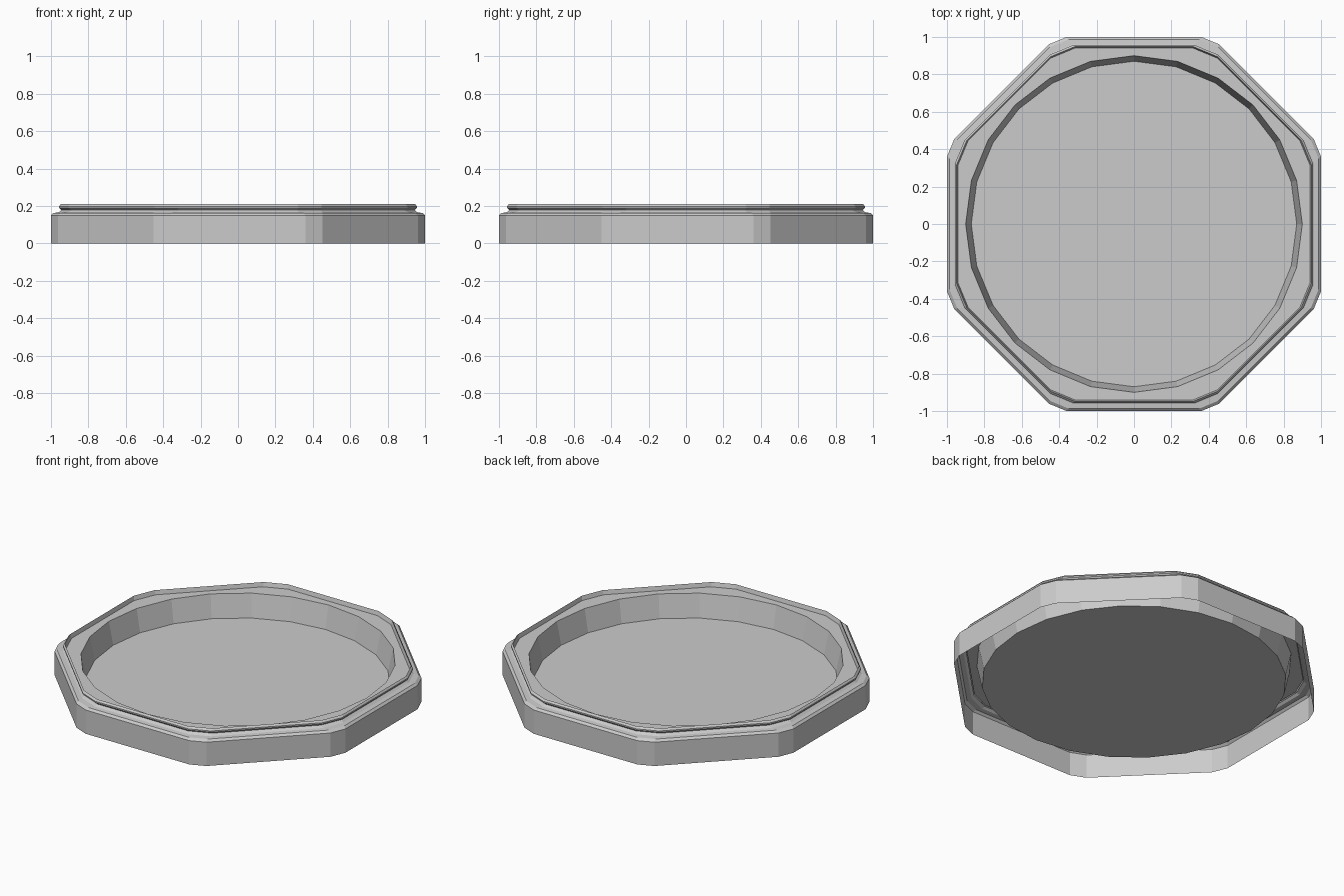
import bpy, bmesh
from math import sin, cos, pi, tan

if "Cube" in bpy.data.objects:
    bpy.data.objects.remove(bpy.data.objects["Cube"])

bm = bmesh.new()


def octagon(r, z):
    """Octagon with chamfered corners; r is the distance to its flat sides."""
    cut = 0.054 + (1 - r) * 0.42
    half = r * tan(pi / 8) - cut
    ring = []
    for k in range(8):
        a = k * pi / 4
        for s in (-half, half):
            ring.append(bm.verts.new((r * cos(a) - s * sin(a), r * sin(a) + s * cos(a), z)))
    return ring


def circle(r, z, n=24):
    return [bm.verts.new((r * cos(2 * pi * i / n), r * sin(2 * pi * i / n), z)) for i in range(n)]


def skin(lower, upper):
    n = len(lower)
    for i in range(n):
        j = (i + 1) % n
        bm.faces.new((lower[i], lower[j], upper[j], upper[i]))


def loop_edges(ring):
    return [bm.edges.get((ring[i - 1], ring[i])) for i in range(len(ring))]


# Outer wall, ledge, groove and raised lip
profile = [(1, 0), (1, 0.15), (0.987, 0.163), (0.96, 0.166), (0.945, 0.178),
           (0.957, 0.19), (0.957, 0.198), (0.948, 0.21), (0.942, 0.183)]
rings = [octagon(r, z) for r, z in profile]
for a, b in zip(rings, rings[1:]):
    skin(a, b)

# Round recess with tapered wall and flat floor
rim, floor = circle(0.9, 0.183), circle(0.87, 0.04)
skin(rim, floor)
bm.faces.new(floor)

# Flat top between the octagonal lip and the round recess
top = bmesh.ops.triangle_fill(bm, use_beauty=True, use_dissolve=False,
                              edges=loop_edges(rings[-1]) + loop_edges(rim))
for f in top["geom"]:
    if isinstance(f, bmesh.types.BMFace):
        f.normal_update()
        if f.normal.z < 0:
            f.normal_flip()

mesh = bpy.data.meshes.new("octagonal_tray")
bm.to_mesh(mesh)
bm.free()
tray = bpy.data.objects.new("octagonal_tray", mesh)
bpy.context.collection.objects.link(tray)
